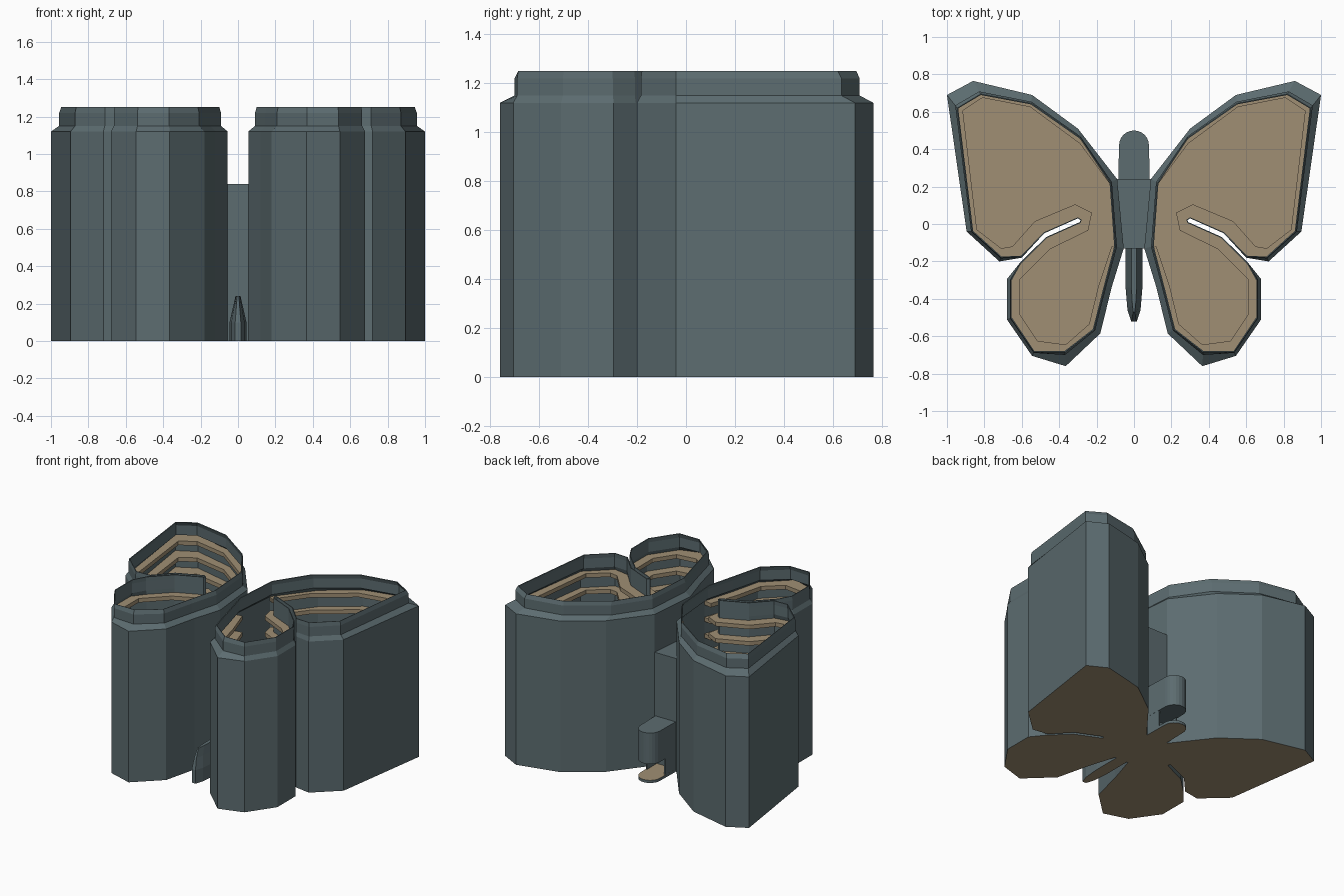
import bpy, math

if "Cube" in bpy.data.objects:
    bpy.data.objects.remove(bpy.data.objects["Cube"])

def material(name, rgb):
    m = bpy.data.materials.new(name)
    m.diffuse_color = (*rgb, 1)
    m.use_nodes = True
    m.node_tree.nodes["Principled BSDF"].inputs["Base Color"].default_value = m.diffuse_color
    return m

TEAL = material("slate teal", (0.107, 0.150, 0.162))
TAN = material("warm tan", (0.352, 0.275, 0.175))

def area(ring):
    return sum(a[0] * b[1] - b[0] * a[1] for a, b in zip(ring, ring[1:] + ring[:1]))

def lerp(a, b, t):
    return [(p[0] + (q[0] - p[0]) * t, p[1] + (q[1] - p[1]) * t) for p, q in zip(a, b)]

def loft(name, levels, mats, caps=False, loop=False, gap=False):
    """Skin a stack of (ring, z); loop joins last level to first, gap leaves the last side open."""
    n = len(levels[0][0])
    if area(levels[0][0]) < 0 and not gap:
        levels = [(r[::-1], z) for r, z in levels]
    flip = area(levels[0][0]) < 0
    verts = [(x, y, z) for r, z in levels for x, y in r]
    faces = []
    L = len(levels)
    for k in range(L if loop else L - 1):
        a, b = k * n, ((k + 1) % L) * n
        for i in range(n - 1 if gap else n):
            j = (i + 1) % n
            f = [a + i, a + j, b + j, b + i]
            faces.append(f[::-1] if flip else f)
    if caps:
        faces += [list(range(n))[::-1], list(range((L - 1) * n, L * n))]
    if gap:
        faces += [[k * n for k in range(L)], [k * n + n - 1 for k in range(L)][::-1]]
    me = bpy.data.meshes.new(name)
    me.from_pydata(verts, [], faces)
    for m in mats:
        me.materials.append(m)
    if len(mats) > 1:  # horizontal faces take the second colour
        for p in me.polygons:
            p.material_index = 1 if abs(p.normal.z) > 0.5 else 0
    ob = bpy.data.objects.new(name, me)
    bpy.context.collection.objects.link(ob)
    return ob

def mirror(ob):
    ob.modifiers.new("mirror", 'MIRROR').use_mirror_merge = False

# Wing plan outline, with the thin slit between upper and lower wing
SLIT = [(.48, -.05), (.30, .03), (.285, .02), (.29, .01), (.47, -.07)]
OUTER = [(.09, .24), (.30, .51), (.545, .69), (.86, .765), (1, .69), (.895, -.04),
         (.72, -.20), (.60, -.18)] + SLIT + [(.608, -.205), (.68, -.295), (.68, -.51),
         (.545, -.705), (.365, -.76), (.18, -.585), (.12, -.34), (.055, -.13)]
RIM = [(.125, .22), (.285, .46), (.55, .645), (.82, .695), (.945, .62), (.865, -.04),
       (.71, -.18), (.60, -.175)] + SLIT + [(.61, -.21), (.66, -.30), (.66, -.50),
       (.535, -.685), (.37, -.685), (.215, -.565), (.155, -.33), (.10, -.12)]
HOLE = [(.13, .215), (.29, .43), (.555, .625), (.81, .675), (.915, .605), (.84, -.03),
        (.71, -.13), (.65, -.12), (.53, .015), (.315, .105), (.225, .06), (.245, -.035),
        (.45, -.135), (.54, -.225), (.61, -.295), (.61, -.485), (.515, -.625),
        (.365, -.645), (.24, -.535), (.19, -.33), (.12, -.12)]

# Wing walls with stepped parapet
STEP = lerp(OUTER, RIM, 0.8)
wall = loft("wing_walls", [(OUTER, .004), (OUTER, 1.12), (STEP, 1.15), (STEP, 1.22), (RIM, 1.25)], [TEAL])
s = wall.modifiers.new("thickness", 'SOLIDIFY')
s.thickness, s.offset = 0.006, -1
mirror(wall)

# Ground slabs of the wings
mirror(loft("wing_floor", [(OUTER, 0), (OUTER, .02)], [TEAL, TAN], caps=True))

# Stacked balcony ledges around each wing's open core
EDGE = lerp(OUTER, HOLE, 0.05)
for k in range(9):
    z = 1.12 - 0.122 * k
    mirror(loft(f"balcony_{k + 1}", [(EDGE, z - .03), (EDGE, z), (HOLE, z), (HOLE, z - .03)],
                [TAN], loop=True, gap=True))

# Central body block
BODY = [(-.055, -.13), (.055, -.13), (.09, .24), (-.09, .24)]
loft("body_block", [(BODY, .02), (BODY, .84)], [TEAL], caps=True)
loft("body_floor", [(BODY, 0), (BODY, .02)], [TEAL, TAN], caps=True)

# Rounded head: canopy above an open entrance, side walls and floor
ARC = [(.08 * math.cos(a), .42 + .08 * math.sin(a)) for a in (math.pi * i / 12 for i in range(13))]
HEAD = [(-.084, .24), (.084, .24)] + ARC
loft("head_canopy", [(HEAD, .14), (HEAD, .37)], [TEAL], caps=True)
loft("head_floor", [(HEAD, 0), (HEAD, .02)], [TEAL, TAN], caps=True)
SIDE = [(.072, .24), (.084, .24), (.08, .355), (.07, .355)]
mirror(loft("head_side_wall", [(SIDE, .02), (SIDE, .14)], [TEAL], caps=True))

# Tapered tail
def tail(sx, end):
    half = [(.045, -.13), (.045, -.34), (.035, end + .06), (.015, end)]
    return [(x * sx, y) for x, y in half] + [(-x * sx, y) for x, y in half[::-1]]

loft("tail", [(tail(1, -.52), .02), (tail(1, -.52), .10), (tail(.6, -.50), .18),
              (tail(.3, -.47), .24)], [TEAL], caps=True)
loft("tail_floor", [(tail(1, -.52), 0), (tail(1, -.52), .02)], [TEAL, TAN], caps=True)
